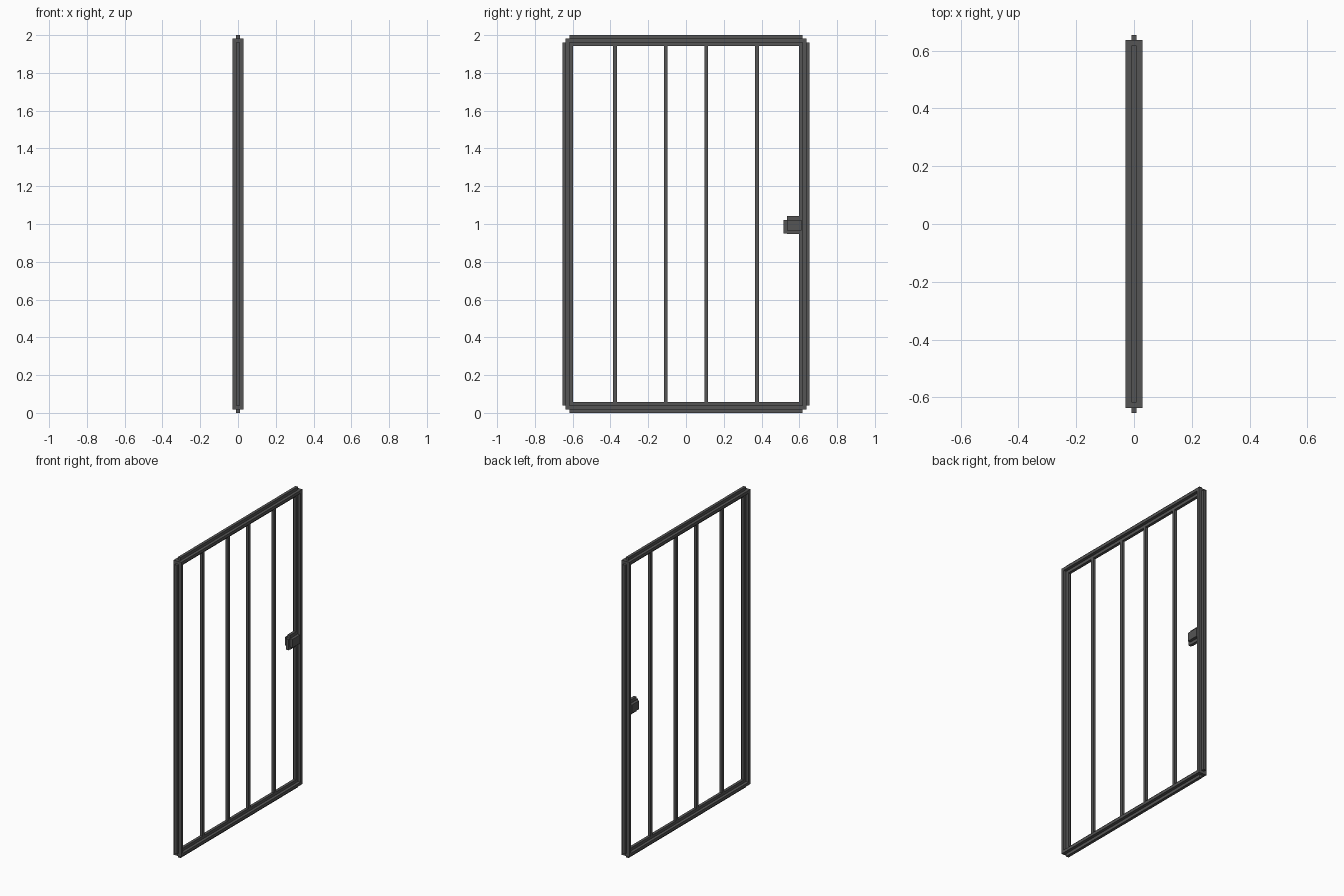
import bpy, bmesh
from mathutils import Matrix, Vector

if "Cube" in bpy.data.objects:
    bpy.data.objects.remove(bpy.data.objects["Cube"])

dark = bpy.data.materials.new("dark_metal")
dark.diffuse_color = (0.09, 0.09, 0.09, 1)
dark.use_nodes = True
dark.node_tree.nodes["Principled BSDF"].inputs["Base Color"].default_value = dark.diffuse_color


def blocks(name, boxes):
    """One object made from boxes given as (x half width, y0, y1, z0, z1)."""
    bm = bmesh.new()
    for hx, y0, y1, z0, z1 in boxes:
        m = Matrix.Translation(Vector((0, (y0 + y1) / 2, (z0 + z1) / 2)))
        bmesh.ops.create_cube(bm, size=1, matrix=m @ Matrix.Diagonal((2 * hx, y1 - y0, z1 - z0, 1)))
    me = bpy.data.meshes.new(name)
    bm.to_mesh(me)
    bm.free()
    me.materials.append(dark)
    ob = bpy.data.objects.new(name, me)
    bpy.context.collection.objects.link(ob)
    return ob


W, N = 0.029, 0.0095            # half depth of the wide and narrow layers
Y = (0.598, 0.618, 0.637, 0.655)  # steps across a post
Z = (0.0, 0.019, 0.038, 0.057)    # steps across a rail

# Side posts with plus-shaped section, stepped at the corners
for side, s in (("left", -1), ("right", 1)):
    a, b = sorted((s * Y[0], s * Y[3]))
    c, d = sorted((s * Y[1], s * Y[2]))
    blocks("post_" + side, [(N, a, b, Z[2], 2 - Z[2]),
                            (W, c, d, Z[1], 2 - Z[1])])

# Top and bottom rails with the same section
for name, f in (("rail_bottom", lambda z: z), ("rail_top", lambda z: 2 - z)):
    a, b = sorted((f(Z[0]), f(Z[3])))
    c, d = sorted((f(Z[1]), f(Z[2])))
    blocks(name, [(N, -Y[1], Y[1], a, b), (W, -Y[1], Y[1], c, d)])

# Vertical bars
for i, y in enumerate((-0.376, -0.107, 0.107, 0.376)):
    blocks(f"bar_{i + 1}", [(0.0095, y - 0.0095, y + 0.0095, 0.05, 1.95)])

# Stepped lock body beside the right post
blocks("lock", [(N, 0.534, 0.612, 0.946, 1.043),
                (N, 0.516, 0.612, 0.950, 1.021),
                (W, 0.534, 0.612, 0.965, 1.021)])
